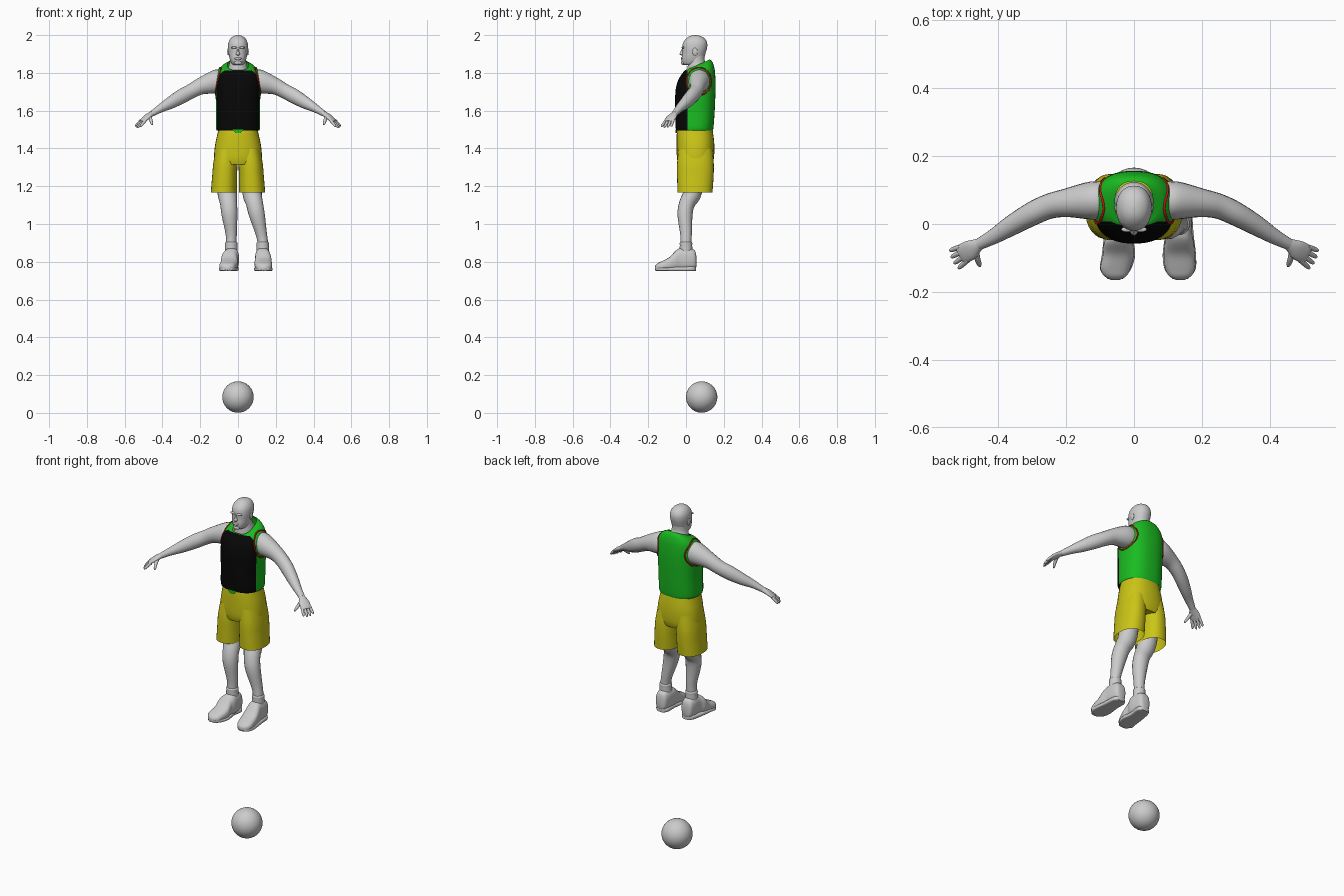
import bpy, bmesh, math
from mathutils import Vector, Matrix
from mathutils.bvhtree import BVHTree

cube = bpy.data.objects.get("Cube")
if cube:
    bpy.data.objects.remove(cube, do_unlink=True)


def material(name, rgb):
    m = bpy.data.materials.new(name)
    m.use_nodes = True
    m.diffuse_color = (*rgb, 1)
    m.node_tree.nodes["Principled BSDF"].inputs["Base Color"].default_value = (*rgb, 1)
    return m


GREY = material("light grey", (0.6, 0.6, 0.6))
GREEN = material("jersey green", (0.01, 0.5, 0.015))
BLACK = material("jersey black", (0.002, 0.002, 0.002))
YELLOW = material("shorts yellow", (0.6, 0.56, 0.008))
RED = material("trim red", (0.6, 0.01, 0.01))
parts = []


def finish(name, bm, *mats):
    bmesh.ops.recalc_face_normals(bm, faces=bm.faces)
    mesh = bpy.data.meshes.new(name)
    bm.to_mesh(mesh)
    bm.free()
    for m in mats:
        mesh.materials.append(m)
    ob = bpy.data.objects.new(name, mesh)
    bpy.context.collection.objects.link(ob)
    parts.append(ob)
    return ob


def spline(rows, steps):
    """Smoothly interpolate rows of numbers."""
    out = []
    last = len(rows) - 1
    for i in range(last):
        a, b, c, d = (rows[max(0, min(last, i + k))] for k in (-1, 0, 1, 2))
        for s in range(steps):
            t = s / steps
            out.append([0.5 * (2 * q + (r - p) * t + (2 * p - 5 * q + 4 * r - w) * t * t
                               + (3 * q - p - 3 * r + w) * t ** 3)
                        for p, q, r, w in zip(a, b, c, d)])
    return out + [list(rows[-1])]


def skin(rings, cap=True):
    bm = bmesh.new()
    loops = [[bm.verts.new(p) for p in ring] for ring in rings]
    n = len(loops[0])
    for a, b in zip(loops, loops[1:]):
        for i in range(n):
            bm.faces.new((a[i], a[(i + 1) % n], b[(i + 1) % n], b[i]))
    if cap:
        bm.faces.new(loops[0])
        bm.faces.new(loops[-1])
    return bm


def unit(i, n, e):
    a = 2 * math.pi * i / n
    c, s = math.cos(a), math.sin(a)
    return math.copysign(abs(c) ** e, c), math.copysign(abs(s) ** e, s)


def stack(rows, along="z", e=1.0, n=32, steps=4, cap=True):
    """Rows: position, centre x, half width, low, high, tilt."""
    rings = []
    for t, cx, r, lo, hi, tilt in spline([(*w, 0)[:6] for w in rows], steps):
        mid, half, ring = (lo + hi) / 2, (hi - lo) / 2, []
        for i in range(n):
            c, s = unit(i, n, e)
            q = mid + half * s
            ring.append((cx + r * c, q, t + tilt * half * s) if along == "z" else (cx + r * c, t, q))
        rings.append(ring)
    return skin(rings, cap)


def tube(rows, ref=Vector((0, 0, 1)), n=20, steps=4):
    """Rows: x, y, z, half width, half height."""
    rows = spline(rows, steps)
    pts = [Vector(w[:3]) for w in rows]
    rings = []
    for i, w in enumerate(rows):
        d = (pts[min(i + 1, len(pts) - 1)] - pts[max(i - 1, 0)]).normalized()
        u = ref.cross(d).normalized()
        v = d.cross(u)
        rings.append([pts[i] + u * w[3] * c + v * w[4] * s
                      for c, s in (unit(k, n, 1) for k in range(n))])
    return skin(rings)


def blob(name, centre, size, mat, seg=20):
    bm = bmesh.new()
    bmesh.ops.create_uvsphere(bm, u_segments=seg, v_segments=seg // 2, radius=1,
                              matrix=Matrix.Translation(centre) @ Matrix.Diagonal((*size, 1)))
    finish(name, bm, mat)


# Ball
blob("ball", (0, 0.083, 0.084), (0.083, 0.083, 0.083), GREY, 40)

# Head and neck
finish("head", stack([
    (1.842, 0, 0.022, -0.008, 0.06), (1.85, 0, 0.034, -0.02, 0.085), (1.875, 0, 0.044, -0.023, 0.094),
    (1.905, 0, 0.05, -0.02, 0.104), (1.935, 0, 0.053, -0.02, 0.112), (1.962, 0, 0.05, -0.014, 0.111),
    (1.984, 0, 0.038, 0.004, 0.097), (1.996, 0, 0.02, 0.024, 0.074), (2.0, 0, 0.003, 0.045, 0.052)],
    e=0.93), GREY)
finish("neck", stack([(1.79, 0, 0.058, -0.002, 0.124, 0.4), (1.825, 0, 0.052, 0.006, 0.117, 0.3),
                      (1.86, 0, 0.044, 0.012, 0.1), (1.9, 0, 0.043, 0.02, 0.1)]), GREY)
finish("nose", stack([(1.893, 0, 0.007, -0.026, 0), (1.899, 0, 0.012, -0.034, 0),
                      (1.912, 0, 0.007, -0.029, 0), (1.93, 0, 0.005, -0.021, 0)], n=16), GREY)
blob("lips", (0, -0.019, 1.876), (0.018, 0.008, 0.007), GREY)
blob("chin", (0, -0.015, 1.854), (0.02, 0.011, 0.012), GREY)
for s, side in ((1, "left"), (-1, "right")):
    blob(side + "_brow", (s * 0.02, -0.016, 1.934), (0.018, 0.008, 0.006), GREY)
    blob(side + "_ear", (s * 0.052, 0.048, 1.912), (0.005, 0.014, 0.02), GREY)

# Jersey, with a black front panel cut into it
bm = stack([(1.495, 0, 0.113, -0.052, 0.142), (1.515, 0, 0.117, -0.055, 0.146),
            (1.6, 0, 0.116, -0.057, 0.152), (1.7, 0, 0.119, -0.056, 0.156),
            (1.76, 0, 0.119, -0.042, 0.156), (1.808, 0, 0.108, -0.018, 0.152, 0.1),
            (1.835, 0, 0.083, -0.004, 0.141, 0.28), (1.842, 0, 0.056, -0.004, 0.126, 0.45)],
           e=0.82, n=48, cap=False)
for co, no in (((0, 0.008, 0), (0, 1, 0)), ((0, 0, 1.813), (0, 0, 1))):
    bmesh.ops.bisect_plane(bm, geom=bm.verts[:] + bm.edges[:] + bm.faces[:], plane_co=co, plane_no=no)
for f in bm.faces:
    c = f.calc_center_median()
    f.material_index = int(c.y < 0.008 and c.z < 1.813)
surface = BVHTree.FromBMesh(bm)
finish("jersey", bm, GREEN, BLACK)

# Green point of the shirt tail at the waist
bm = bmesh.new()
tail = [bm.verts.new((x, -0.056, z)) for x, z in ((-0.03, 1.5), (-0.012, 1.482), (0.012, 1.482), (0.03, 1.5))]
face = bm.faces.new(tail)
back = bmesh.ops.extrude_face_region(bm, geom=[face])["geom"]
bmesh.ops.translate(bm, vec=(0, 0.009, 0), verts=[v for v in back if isinstance(v, bmesh.types.BMVert)])
finish("shirt_tail", bm, GREEN)

# Red armhole trim laid on the jersey surface
for s, side in ((1, "left"), (-1, "right")):
    rows = []
    for i in range(33):
        a = 2 * math.pi * i / 32
        y, z = 0.068 + 0.066 * math.cos(a), 1.755 + 0.073 * math.sin(a)
        hit = surface.ray_cast(Vector((s * 0.3, y, z)), Vector((-s, 0, 0)))[0]
        rows.append((hit.x if hit else s * 0.09, y, z, 0.004, 0.004))
    finish(side + "_armhole_trim", tube(rows, Vector((1, 0, 0)), n=8, steps=1), RED)

# Shorts
finish("shorts_hips", stack([(1.52, 0, 0.1, -0.04, 0.135), (1.49, 0, 0.106, -0.048, 0.142),
                             (1.42, 0, 0.121, -0.05, 0.15), (1.35, 0, 0.127, -0.048, 0.148),
                             (1.315, 0, 0.12, -0.04, 0.138)], e=0.85), YELLOW)
for s, side in ((1, "left"), (-1, "right")):
    finish(side + "_shorts_leg", stack([
        (1.4, s * 0.06, 0.057, -0.04, 0.14), (1.32, s * 0.067, 0.064, -0.047, 0.147),
        (1.25, s * 0.071, 0.066, -0.047, 0.146), (1.168, s * 0.075, 0.069, -0.045, 0.14)],
        e=0.88, cap=False), YELLOW)

# Arms and hands
for s, side in ((1, "left"), (-1, "right")):
    def limb(name, rows, **kw):
        finish(side + "_" + name, tube([(s * r[0], *r[1:]) for r in rows], **kw), GREY)

    limb("arm", [(0.075, 0.07, 1.762, 0.05, 0.052), (0.105, 0.07, 1.756, 0.056, 0.063),
                 (0.14, 0.068, 1.747, 0.054, 0.058), (0.2, 0.062, 1.728, 0.042, 0.044),
                 (0.25, 0.052, 1.702, 0.037, 0.039), (0.3, 0.03, 1.675, 0.035, 0.039),
                 (0.36, -0.004, 1.64, 0.03, 0.032), (0.41, -0.035, 1.612, 0.023, 0.022),
                 (0.457, -0.06, 1.583, 0.017, 0.015)])
    limb("palm", [(0.445, -0.054, 1.59, 0.015, 0.013), (0.462, -0.063, 1.58, 0.02, 0.014),
                  (0.482, -0.076, 1.566, 0.029, 0.013), (0.503, -0.088, 1.549, 0.029, 0.01),
                  (0.512, -0.093, 1.542, 0.024, 0.006)])
    for k, finger in enumerate(("index", "middle", "ring", "little")):
        o = -0.022 + 0.015 * k
        base = Vector((0.5 + 0.5 * o, -0.087 + 0.85 * o, 1.55))
        step = Vector((0.03 + 0.1 * o, -0.018 + 0.3 * o, -0.034)) * (1, 1.12, 1.1, 0.95)[k]
        limb(finger + "_finger", [(*(base + step * t), r, r) for t, r in
                                  ((0, 0.008), (0.5, 0.0075), (0.9, 0.006), (1.05, 0.0015))], n=10)
    limb("thumb", [(0.468, -0.075, 1.572, 0.011, 0.01), (0.462, -0.1, 1.552, 0.009, 0.009),
                   (0.456, -0.118, 1.533, 0.007, 0.007), (0.453, -0.126, 1.525, 0.002, 0.002)], n=12)

# Legs, socks and shoes; the stance leans to one side
stance = {"left": (0.07, 0.074, 0.087, 0.1, 0.123, 0.131, 0.136),
          "right": (-0.07, -0.058, -0.05, -0.045, -0.036, -0.036, -0.055)}
for side, (hip, knee, shin, calf, low, ankle, toe) in stance.items():
    finish(side + "_leg", tube([
        (hip, 0.055, 1.36, 0.056, 0.06), (knee, 0.036, 1.175, 0.052, 0.05),
        (shin, 0.006, 1.11, 0.045, 0.042), (calf, -0.005, 1.05, 0.042, 0.04),
        (low, 0.0, 0.95, 0.03, 0.031), (ankle, 0.0, 0.9, 0.028, 0.029),
        (ankle, 0.0, 0.83, 0.03, 0.03)], Vector((0, 1, 0))), GREY)
    finish(side + "_sock", stack([(z, ankle, r, -r, r) for z, r in
                                  ((0.84, 0.034), (0.885, 0.033), (0.9, 0.033), (0.906, 0.028))],
                                 n=24), GREY)
    mid = (ankle + toe) / 2
    finish(side + "_shoe", stack([
        (0.055, ankle, 0.018, 0.775, 0.83), (0.046, ankle, 0.032, 0.76, 0.86),
        (0.015, ankle, 0.039, 0.754, 0.872), (-0.03, ankle, 0.041, 0.752, 0.872),
        (-0.055, mid, 0.043, 0.752, 0.858), (-0.09, mid, 0.046, 0.751, 0.823),
        (-0.13, toe, 0.044, 0.75, 0.802), (-0.153, toe, 0.033, 0.751, 0.79),
        (-0.165, toe, 0.012, 0.757, 0.776)], along="y", e=0.75), GREY)
    finish(side + "_sole", stack([
        (0.052, ankle, 0.022, 0.751, 0.775), (0.03, ankle, 0.039, 0.75, 0.776),
        (-0.03, mid, 0.042, 0.75, 0.774), (-0.09, mid, 0.049, 0.75, 0.772),
        (-0.135, toe, 0.045, 0.75, 0.771), (-0.162, toe, 0.022, 0.752, 0.769)],
        along="y", e=0.5), GREY)

# Smooth shading with sharp rims
bpy.ops.object.select_all(action="DESELECT")
for ob in parts:
    ob.select_set(True)
bpy.context.view_layer.objects.active = parts[0]
bpy.ops.object.shade_smooth_by_angle(angle=math.radians(50))
